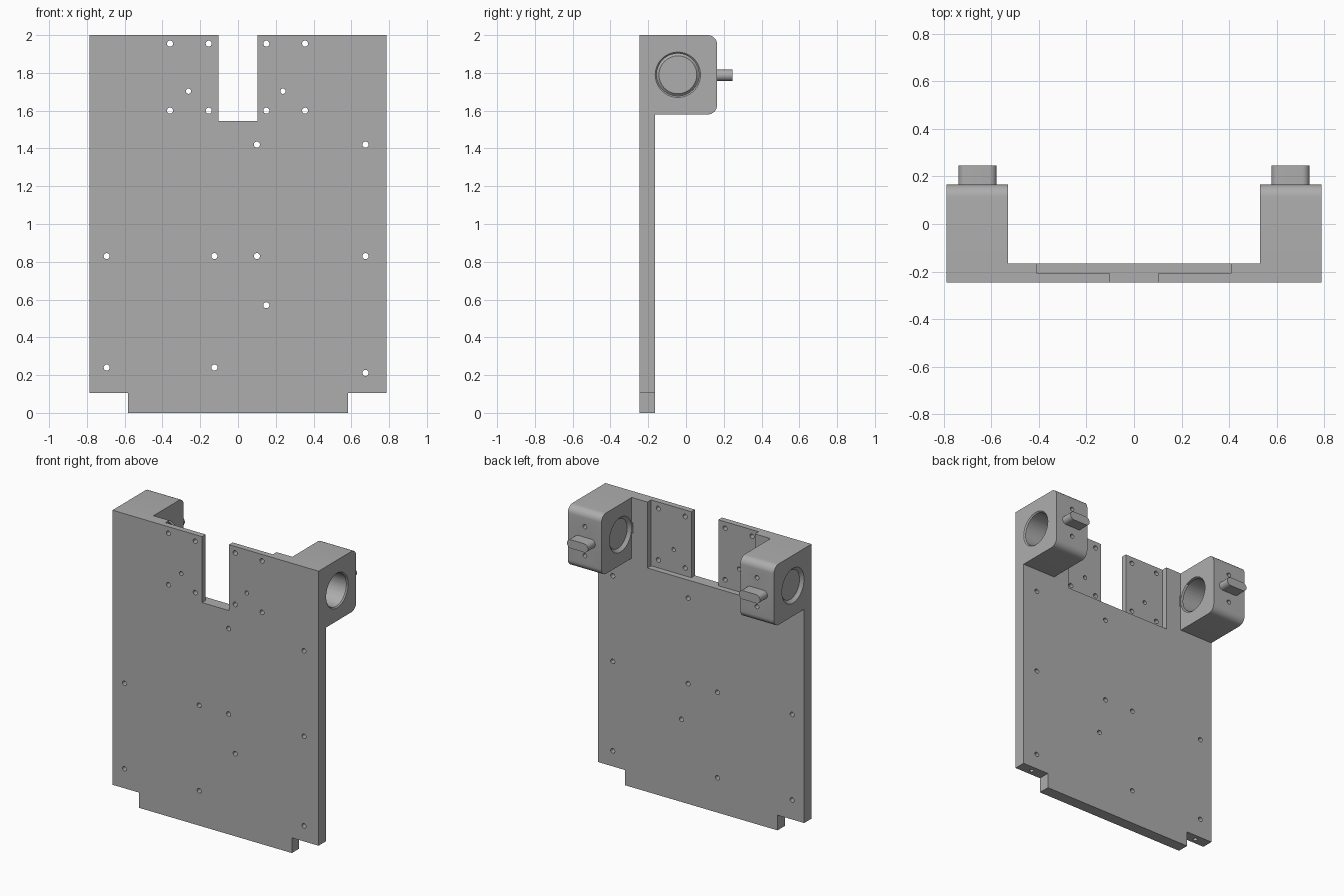
import bpy, bmesh, math
from mathutils import Matrix, Vector

cube = bpy.data.objects.get("Cube")
if cube:
    bpy.data.objects.remove(cube, do_unlink=True)

grey = bpy.data.materials.new("machined grey")
grey.use_nodes = True
COLOUR = (0.42, 0.42, 0.42, 1)
grey.diffuse_color = COLOUR
grey.node_tree.nodes["Principled BSDF"].inputs["Base Color"].default_value = COLOUR

FRONT, BACK, W = -0.245, -0.165, 0.787
BORE_Y, BORE_Z = -0.043, 1.79
BLOCK_IN, BLOCK_BACK, BLOCK_X = 0.53, 0.165, 0.657


def finish(name, bm):
    bmesh.ops.recalc_face_normals(bm, faces=bm.faces)
    mesh = bpy.data.meshes.new(name)
    bm.to_mesh(mesh)
    bm.free()
    mesh.materials.append(grey)
    ob = bpy.data.objects.new(name, mesh)
    bpy.context.collection.objects.link(ob)
    return ob


def prism(name, points, offset):
    """Extrude a closed outline along an offset vector."""
    bm = bmesh.new()
    face = bm.faces.new([bm.verts.new(p) for p in points])
    res = bmesh.ops.extrude_face_region(bm, geom=[face])
    verts = [v for v in res["geom"] if isinstance(v, bmesh.types.BMVert)]
    bmesh.ops.translate(bm, verts=verts, vec=offset)
    return finish(name, bm)


def add_rod(bm, a, b, r1, r2=None, n=24):
    """Cylinder or cone between two points."""
    a, b = Vector(a), Vector(b)
    turn = (b - a).to_track_quat('Z', 'Y').to_matrix().to_4x4()
    bmesh.ops.create_cone(bm, cap_ends=True, segments=n, radius1=r1,
                          radius2=r1 if r2 is None else r2, depth=(b - a).length,
                          matrix=Matrix.Translation((a + b) / 2) @ turn)


def combine(target, tool, operation):
    mod = target.modifiers.new(operation.lower(), 'BOOLEAN')
    mod.operation, mod.solver, mod.object = operation, 'EXACT', tool
    bpy.context.view_layer.objects.active = target
    bpy.ops.object.modifier_apply(modifier=mod.name)
    bpy.data.objects.remove(tool, do_unlink=True)


def arc(cy, cz, r, start, steps=8):
    angles = [math.radians(start + 90 * i / steps) for i in range(steps + 1)]
    return [(cy + r * math.cos(t), cz + r * math.sin(t)) for t in angles]


# Plate with notched lower corners and a top slot
half = [(0.583, 0), (0.583, 0.105), (W, 0.105), (W, 2), (0.103, 2), (0.103, 1.545)]
outline = half + [(-x, z) for x, z in reversed(half)]
plate = prism("back_plate", [(x, FRONT, z) for x, z in outline], (0, BACK - FRONT, 0))

# Bearing blocks with rounded rear edges
R = 0.05
side = [(FRONT, 1.58)] + arc(BLOCK_BACK - R, 1.58 + R, R, -90) \
    + arc(BLOCK_BACK - R, 2 - R, R, 0) + [(FRONT, 2)]
for s in (-1, 1):
    block = prism("bearing_block", [(s * BLOCK_IN, y, z) for y, z in side],
                  (s * (W - BLOCK_IN), 0, 0))
    combine(plate, block, 'UNION')

# Shallow rear pocket around the slot
pocket = prism("pocket_cutter", [(-0.41, -0.205, 1.545), (0.41, -0.205, 1.545),
                                 (0.41, -0.205, 2.1), (-0.41, -0.205, 2.1)], (0, 0.1, 0))
combine(plate, pocket, 'DIFFERENCE')

# Bores with chamfered rims
for s in (-1, 1):
    bm = bmesh.new()
    add_rod(bm, (s * 0.45, BORE_Y, BORE_Z), (s * 0.9, BORE_Y, BORE_Z), 0.112, n=64)
    combine(plate, finish("bore_cutter", bm), 'DIFFERENCE')
    for face_x, out in ((W, 1), (BLOCK_IN, -1)):
        bm = bmesh.new()
        add_rod(bm, (s * (face_x + out * 0.01), BORE_Y, BORE_Z),
                (s * (face_x - out * 0.02), BORE_Y, BORE_Z), 0.13, 0.1, n=64)
        combine(plate, finish("chamfer_cutter", bm), 'DIFFERENCE')

# Screw holes
holes = [(x, z) for x in (-0.36, -0.155, 0.15, 0.355) for z in (1.6, 1.955)]
holes += [(x, z) for x in (-0.695, -0.125) for z in (0.24, 0.83)]
holes += [(x, z) for x in (0.1, 0.675) for z in (0.83, 1.42)]
holes += [(0.15, 0.57), (0.675, 0.212)]
bm = bmesh.new()
for x, z in holes:
    add_rod(bm, (x, FRONT - 0.05, z), (x, BACK + 0.05, z), 0.016)
for x in (-0.262, 0.238):
    add_rod(bm, (x, FRONT - 0.05, 1.703), (x, BACK + 0.05, 1.703), 0.014)
for s in (-1, 1):
    for dz in (-0.1, 0.1):
        z = BORE_Z + dz
        add_rod(bm, (s * BLOCK_X, BLOCK_BACK - 0.1, z), (s * BLOCK_X, BLOCK_BACK + 0.05, z), 0.015)
    add_rod(bm, (s * 0.685, -0.205, 0.05), (s * 0.685, -0.205, 0.18), 0.014)
combine(plate, finish("screw_hole_cutter", bm), 'DIFFERENCE')

# Rounded keys on the rear of the blocks
parts = [plate]
r = 0.03
for s, label in ((1, "left"), (-1, "right")):
    cx = s * BLOCK_X
    ends = [(cx + 0.05 * e + r * math.cos(t), 0.155, 1.787 + r * math.sin(t))
            for e, start in ((1, -90), (-1, 90))
            for t in [math.radians(start + 15 * i) for i in range(13)]]
    parts.append(prism(label + "_key", ends, (0, 0.09, 0)))

# Smooth round surfaces, keep hard edges
bpy.ops.object.select_all(action='DESELECT')
for ob in parts:
    ob.select_set(True)
bpy.context.view_layer.objects.active = plate
bpy.ops.object.shade_smooth_by_angle(angle=math.radians(30))
